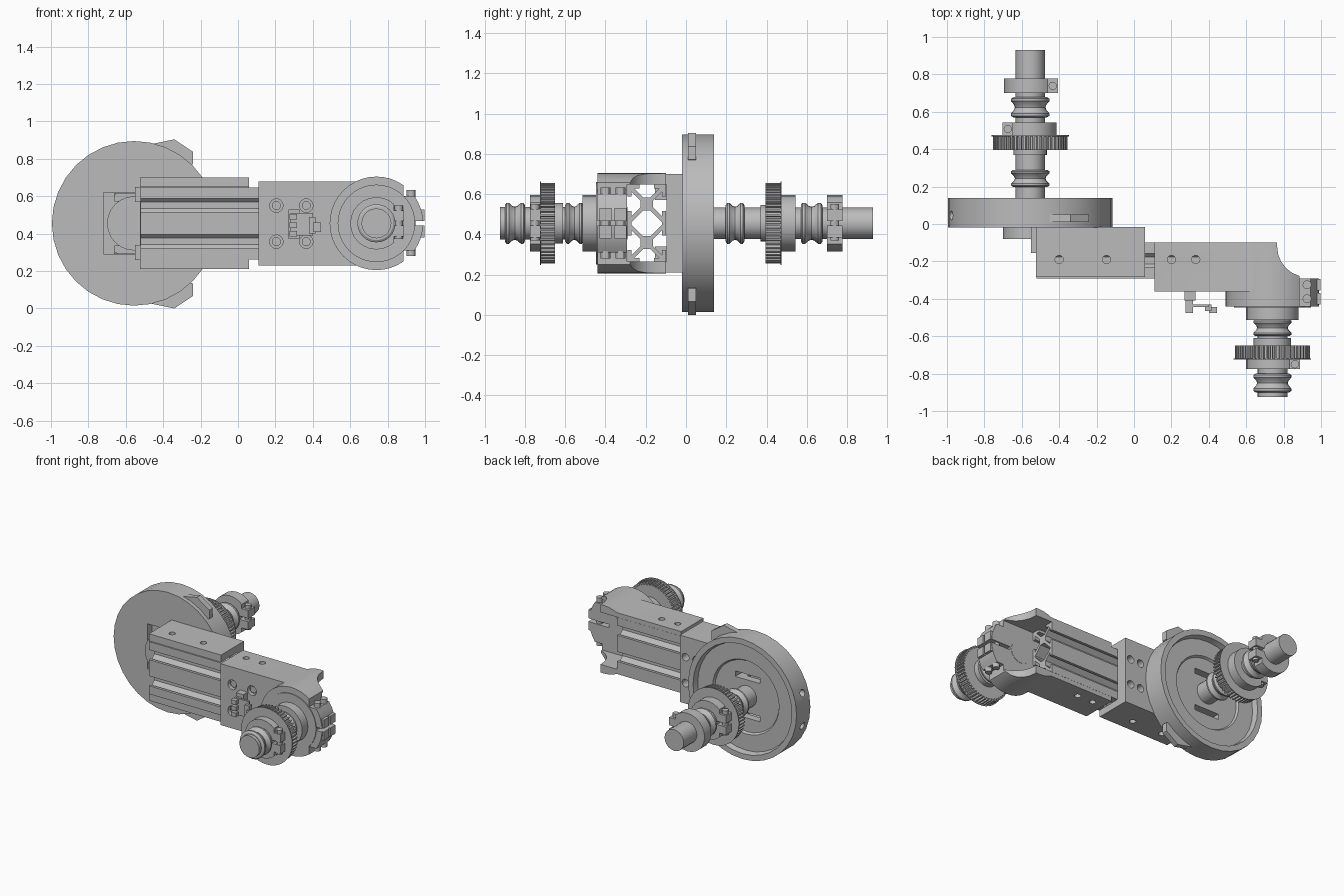
import bpy, bmesh, math
from mathutils import Vector

if "Cube" in bpy.data.objects:
    bpy.data.objects.remove(bpy.data.objects["Cube"])

metal = bpy.data.materials.new("plain grey")
metal.diffuse_color = (0.5, 0.5, 0.5, 1)
metal.use_nodes = True
metal.node_tree.nodes["Principled BSDF"].inputs["Base Color"].default_value = metal.diffuse_color
MAP = {"x": lambda u, v, w: (w, u, v), "y": lambda u, v, w: (u, w, v), "z": lambda u, v, w: (u, v, w)}
ZC = 0.455           # height of both shafts
XB, XF = -0.555, 0.74  # rear and front shaft positions


def loft(name, rings):
    """Skin a stack of equal-length loops and cap both ends."""
    bm = bmesh.new()
    vs = [[bm.verts.new(p) for p in r] for r in rings]
    n = len(vs[0])
    for a, b in zip(vs, vs[1:]):
        for i in range(n):
            bm.faces.new((a[i], a[(i + 1) % n], b[(i + 1) % n], b[i]))
    bm.faces.new(vs[0])
    bm.faces.new(vs[-1])
    bmesh.ops.recalc_face_normals(bm, faces=bm.faces)
    me = bpy.data.meshes.new(name)
    bm.to_mesh(me)
    bm.free()
    me.materials.append(metal)
    ob = bpy.data.objects.new(name, me)
    bpy.context.collection.objects.link(ob)
    return ob


def prism(name, pts, lo, hi, axis="y"):
    return loft(name, [[MAP[axis](u, v, w) for u, v in pts] for w in (lo, hi)])


def circle(u, v, r, n):
    return [(u + r * math.cos(2 * math.pi * i / n), v + r * math.sin(2 * math.pi * i / n)) for i in range(n)]


def cyl(name, u, v, r, lo, hi, axis="y", n=24):
    return prism(name, circle(u, v, r, n), lo, hi, axis)


def lathe(name, cx, prof, n=24):
    return loft(name, [[(u, y, v) for u, v in circle(cx, ZC, r, n)] for r, y in prof])


def box(name, x0, x1, y0, y1, z0, z1):
    return prism(name, [(x0, y0), (x1, y0), (x1, y1), (x0, y1)], z0, z1, "z")


def boolean(ob, others, op="DIFFERENCE"):
    for c in others:
        m = ob.modifiers.new("bool", "BOOLEAN")
        m.operation, m.object, m.solver = op, c, "EXACT"
        bpy.context.view_layer.objects.active = ob
        bpy.ops.object.modifier_apply(modifier=m.name)
        bpy.data.objects.remove(c)
    return ob


# Large rear disc: rim, stepped recess behind, pocket and slots round the shaft
disc = lathe("large_disc", XB, [(0.44, -0.02), (0.44, 0.14), (0.40, 0.14), (0.39, 0.10),
                                (0.27, 0.10), (0.26, 0.085)], 32)
cuts = [box("c", -0.72, -0.52, -0.1, 0.03, 0.29, 0.62)]
cuts += [box("c", -0.66, -0.46, -0.1, 0.2, ZC + s * 0.14 - 0.02, ZC + s * 0.14 + 0.02) for s in (-1, 1)]
cuts += [cyl("c", 0.045, ZC + s * 0.12, 0.025, -1.1, -0.93, "x", 12) for s in (-1, 1)]
boolean(disc, cuts)
# Lugs on the disc edge
for s in (-1, 1):
    pts = [(-0.47, 0.425), (-0.34, 0.452), (-0.24, 0.385), (-0.24, 0.32), (-0.40, 0.25)]
    prism("disc_lug", [(x, 0.452 + s * z) for x, z in pts], 0.01, 0.05)

# Rear shaft with rounded front cap
cyl("rear_shaft", XB, ZC, 0.078, -0.05, 0.93, n=20)
cyl("rear_shaft_cap", XB, ZC, 0.145, -0.08, -0.005)
# Front shaft
cyl("front_shaft", XF, ZC, 0.08, -0.925, -0.29, n=20)


def bearing(name, cx, y0, y1):
    e, m = (y1 - y0) * 0.2, (y0 + y1) / 2
    lathe(name, cx, [(0.09, y0), (0.102, y0 + 0.008), (0.102, y0 + e), (0.086, m - e * 0.6), (0.082, m),
                     (0.086, m + e * 0.6), (0.102, y1 - e), (0.102, y1 - 0.008), (0.09, y1)])


for y0, y1 in ((0.197, 0.29), (0.57, 0.678)):
    bearing("rear_bearing", XB, y0, y1)
for y0, y1 in ((-0.60, -0.51), (-0.90, -0.80)):
    bearing("front_bearing", XF, y0, y1)
cyl("front_spacer", XF, ZC, 0.1, -0.65, -0.61)
cyl("rear_spacer", XB, ZC, 0.09, 0.37, 0.395)


def pulley(name, cx, y0, y1, flange_y):
    pts, n = [], 50
    for i in range(n):
        for f, r in ((0, 0.184), (0.4, 0.184), (0.5, 0.2), (0.9, 0.2)):
            a = 2 * math.pi * (i + f) / n
            pts.append((cx + r * math.cos(a), ZC + r * math.sin(a)))
    prism(name, pts, y0, y1)
    cyl(name + "_flange", cx, ZC, 0.207, flange_y - 0.003, flange_y + 0.003, n=40)


pulley("rear_pulley", XB, 0.395, 0.472, 0.472)
pulley("front_pulley", XF, -0.725, -0.65, -0.722)


def collar(name, cx, y0, y1, side):
    """Split clamp ring; the screw sits on the given x side."""
    xs = lambda a, b: sorted((cx + side * a, cx + side * b))
    ring = cyl(name, cx, ZC, 0.14, y0, y1)
    ear = box("ear", *xs(0.08, 0.148), y0, y1, ZC - 0.07, ZC + 0.07)
    boolean(ring, [ear], "UNION")
    boolean(ring, [box("slit", *xs(0.07, 0.2), y0 - 1, y1 + 1, ZC - 0.012, ZC + 0.012)]
            + [box("notch", *xs(0.095, 0.2), y0 - 1, y1 + 1, *sorted((ZC + s * 0.07, ZC + s * 0.2))) for s in (-1, 1)])
    cyl(name + "_screw", cx + side * 0.12, (y0 + y1) / 2, 0.022, ZC - 0.085, ZC + 0.095, "z", 12)


collar("rear_inner_collar", XB, 0.472, 0.543, -1)
collar("rear_outer_collar", XB, 0.70, 0.777, 1)
collar("front_collar", XF, -0.775, -0.725, 1)

# Slotted beam: two square cells of thin lips, webs and cores
YC, H, X0, X1 = -0.195, 0.096, -0.52, 0.63
for s in (-1, 1):
    zc = ZC + s * H
    box("beam_core", X0, X1, YC - 0.032, YC + 0.032, zc - 0.032, zc + 0.032)
    for sy in (-1, 1):
        for sz in (-1, 1):
            d = Vector((sy, sz)).normalized()
            p = Vector((-d.y, d.x)) * 0.01
            c, e = Vector((YC, zc)), Vector((YC + sy * 0.083, zc + sz * 0.083))
            prism("beam_web", [c - p, c + p, e + p, e - p], X0, X1, "x")
            ys, zs = (lambda a, b: sorted((YC + sy * a, YC + sy * b))), (lambda a, b: sorted((zc + sz * a, zc + sz * b)))
            box("beam_side_lip", X0, X1, *ys(0.076, H), *zs(0.036, H))
            if sz == s:
                box("beam_end_lip", X0, X1, *ys(0.036, 0.08), *zs(0.076, H))

# Left bracket: channel whose back wall meets the disc
left = box("left_bracket", -0.525, 0.06, -0.283, -0.016, 0.21, 0.70)
boolean(left, [box("c", -1, 1, -0.4, -0.098, 0.262, 0.648)]
        + [cyl("c", x, -0.19, 0.022, 0, 1, "z", 16) for x in (-0.40, -0.147)]
        + [cyl("c", x, z, 0.028, -0.097 - 0.02, 0.05, "y", 16) for x in (-0.07, 0.015) for z in (0.36, 0.55)])
for z in (0.26, 0.57):
    box("bracket_tab", -0.55, -0.52, -0.155, -0.016, z, z + 0.08)

# Right bracket: channel merging into the round hub, scooped at the back corner
right = box("right_bracket", 0.11, XF, -0.36, -0.10, 0.23, 0.68)
boolean(right, [cyl("hub", XF, ZC, 0.25, -0.44, -0.10, n=40)], "UNION")
scoop = [(0.765, 0.0), (0.765, -0.12)]
scoop += [(0.925 - 0.16 * math.cos(a), -0.12 - 0.163 * math.sin(a)) for a in (0.26, 0.52, 0.79, 1.05, 1.31, 1.5708)]
scoop += [(1.2, -0.283), (1.2, 0.0)]
boolean(right, [prism("c", scoop, 0, 1, "z"), box("c", 0, 1.2, -0.292, 0.1, 0.265, 0.647),
                box("c", 0.885, 1.2, -0.6, 0.1, 0.60, 0.9), box("c", 0.885, 1.2, -0.6, 0.1, 0, 0.31),
                box("c", 0.83, 1.2, -0.6, 0.1, ZC - 0.012, ZC + 0.012)]
        + [cyl("c", x, -0.19, 0.022, 0, 1, "z", 16) for x in (0.20, 0.33)]
        + [cyl("c", x, z, 0.036, -0.5, -0.33, "y", 16) for x in (0.205, 0.365) for z in (0.357, 0.55)])
for x in (0.205, 0.365):
    for z in (0.357, 0.55):
        cyl("bracket_screw", x, z, 0.024, -0.345, -0.32, n=12)
# Hub clamp screws and front ring
for y in (-0.40, -0.325):
    cyl("clamp_screw", 0.925, y, 0.024, 0.28, 0.632, "z", 12)
    box("clamp_jaw_upper", 0.885, 0.998, y - 0.03, y + 0.03, ZC + 0.012, 0.53)
    box("clamp_jaw_lower", 0.885, 0.998, y - 0.03, y + 0.03, 0.38, ZC - 0.012)
cyl("hub_ring", XF, ZC, 0.14, -0.513, -0.43)
cyl("hub_step", XF, ZC, 0.205, -0.446, -0.43, n=32)

# Small limit switch on the front wall
box("switch_base", 0.27, 0.33, -0.41, -0.355, 0.37, 0.53)
box("switch_body", 0.28, 0.40, -0.445, -0.43, 0.39, 0.51)
for z in (0.385, 0.43, 0.475):
    box("switch_pin", 0.275, 0.315, -0.475, -0.405, z, z + 0.03)
box("switch_arm", 0.38, 0.415, -0.465, -0.43, 0.40, 0.49)
box("switch_tip", 0.40, 0.445, -0.475, -0.445, 0.41, 0.46)

# Smooth round surfaces, keep edges sharp
bpy.ops.object.select_all(action="DESELECT")
for o in bpy.context.collection.objects:
    o.select_set(True)
    bpy.context.view_layer.objects.active = o
bpy.ops.object.shade_smooth_by_angle(angle=math.radians(30))
